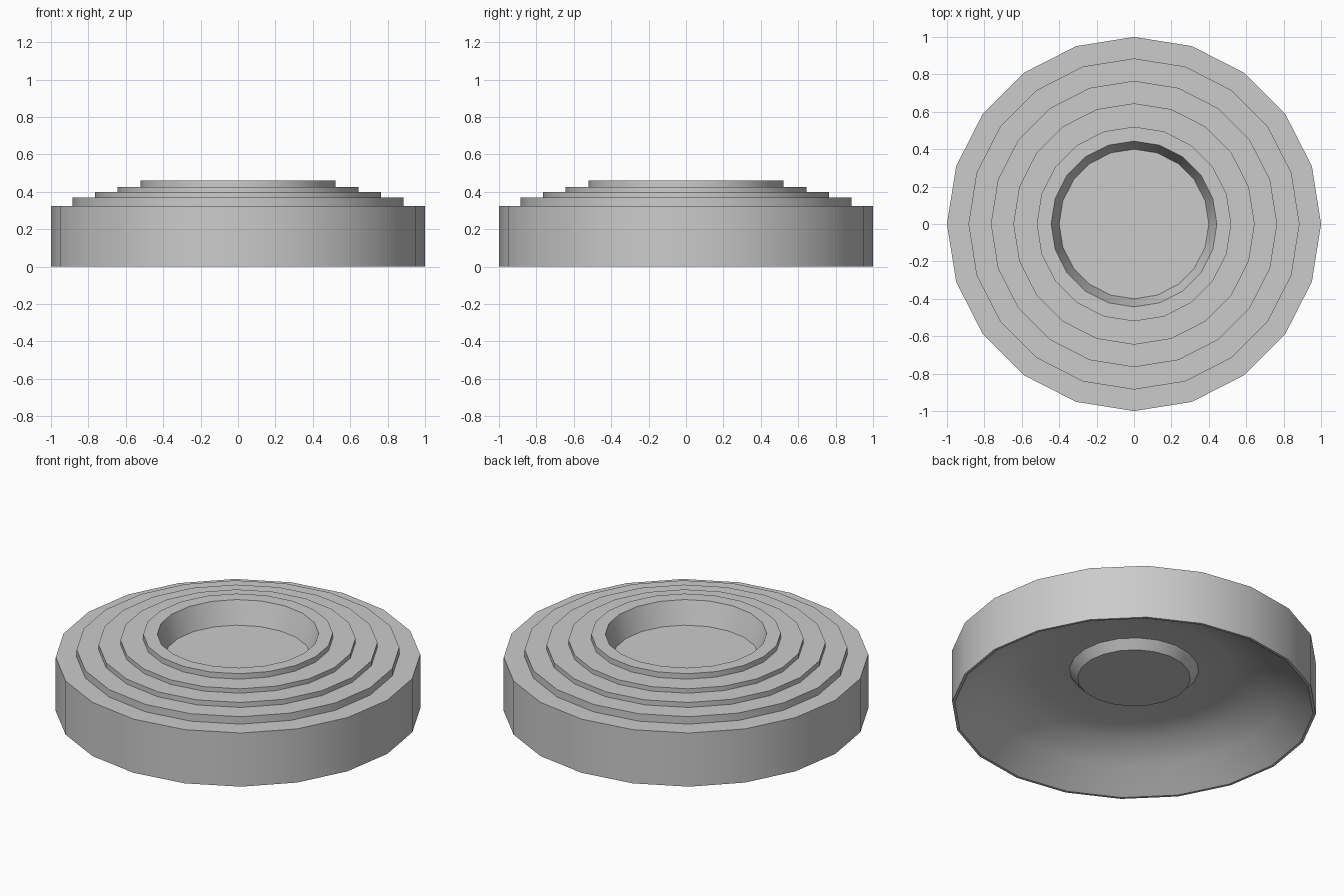
import bpy, bmesh
from math import cos, sin, pi

if "Cube" in bpy.data.objects:
    bpy.data.objects.remove(bpy.data.objects["Cube"])

SIDES = 20


def lathe(name, profile):
    """Revolve (radius, height) points around z and cap both ends."""
    bm = bmesh.new()
    rings = [[bm.verts.new((r * cos(2 * pi * i / SIDES), r * sin(2 * pi * i / SIDES), z))
              for i in range(SIDES)] for r, z in profile]
    for a, b in zip(rings, rings[1:]):
        for i in range(SIDES):
            j = (i + 1) % SIDES
            bm.faces.new((a[i], a[j], b[j], b[i]))
    bm.faces.new(rings[0])
    bm.faces.new(rings[-1])
    bmesh.ops.recalc_face_normals(bm, faces=bm.faces)
    mesh = bpy.data.meshes.new(name)
    bm.to_mesh(mesh)
    bm.free()
    obj = bpy.data.objects.new(name, mesh)
    bpy.context.collection.objects.link(obj)
    return obj


# Hollow underside with a raised central boss, from the centre outwards
underside = [(0.31, 0.19), (0.355, 0.24), (0.55, 0.235), (0.70, 0.205),
             (0.84, 0.12), (0.965, 0.015), (0.985, 0.0)]

# Outer wall followed by the stepped rings on top
steps = [(1.0, 0.325), (0.885, 0.37), (0.765, 0.40), (0.645, 0.427), (0.52, 0.46)]
outside = [(1.0, 0.0)]
for k, (r, z) in enumerate(steps):
    if k:
        outside.append((r, steps[k - 1][1]))
    outside.append((r, z))

# Tapered central well
well = [(0.443, 0.46), (0.40, 0.325)]

body = lathe("stepped_round_base", underside + outside + well)

bpy.context.view_layer.objects.active = body
body.select_set(True)
bpy.ops.object.shade_smooth_by_angle(angle=0.6)
